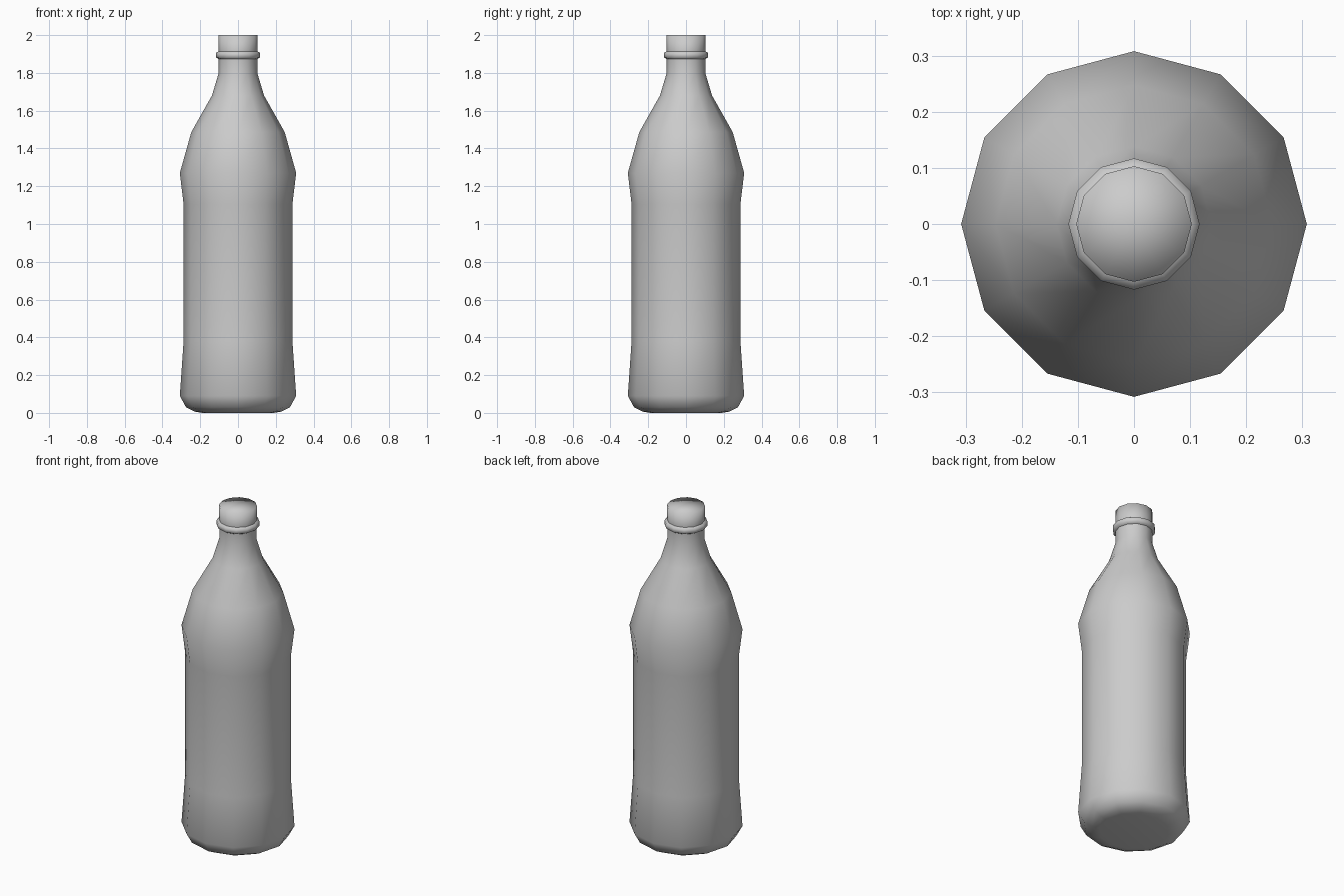
import bpy, bmesh, math

if "Cube" in bpy.data.objects:
    bpy.data.objects.remove(bpy.data.objects["Cube"])

SIDES = 12


def lathe(name, profile, cap_bottom=None, cap_top=None):
    """Revolve (radius, z) points; optional centre heights close the ends."""
    bm = bmesh.new()
    rings = []
    for r, z in profile:
        rings.append([bm.verts.new((r * math.cos(2 * math.pi * i / SIDES),
                                    r * math.sin(2 * math.pi * i / SIDES), z))
                      for i in range(SIDES)])
    for a, b in zip(rings, rings[1:]):
        for i in range(SIDES):
            j = (i + 1) % SIDES
            bm.faces.new((a[i], a[j], b[j], b[i]))
    for height, ring in ((cap_bottom, rings[0]), (cap_top, rings[-1])):
        if height is not None:
            centre = bm.verts.new((0, 0, height))
            for i in range(SIDES):
                bm.faces.new((ring[i], ring[(i + 1) % SIDES], centre))
    bmesh.ops.recalc_face_normals(bm, faces=bm.faces)
    for f in bm.faces:
        f.smooth = True
    mesh = bpy.data.meshes.new(name)
    bm.to_mesh(mesh)
    bm.free()
    obj = bpy.data.objects.new(name, mesh)
    bpy.context.collection.objects.link(obj)
    return obj


# Bottle body: rounded base, waisted label area, shoulder and neck
lathe("bottle_body", [
    (0.19, 0.0), (0.23, 0.007), (0.275, 0.03), (0.308, 0.09),
    (0.288, 0.38), (0.288, 1.105), (0.308, 1.27), (0.247, 1.487),
    (0.138, 1.68), (0.102, 1.80), (0.102, 1.873),
], cap_bottom=0.01)

# Raised collar under the cap
lathe("neck_ring", [
    (0.102, 1.873), (0.117, 1.882), (0.117, 1.906), (0.103, 1.914),
])

# Screw cap with flat top
lathe("cap", [(0.103, 1.914), (0.103, 2.0)], cap_top=2.0)
